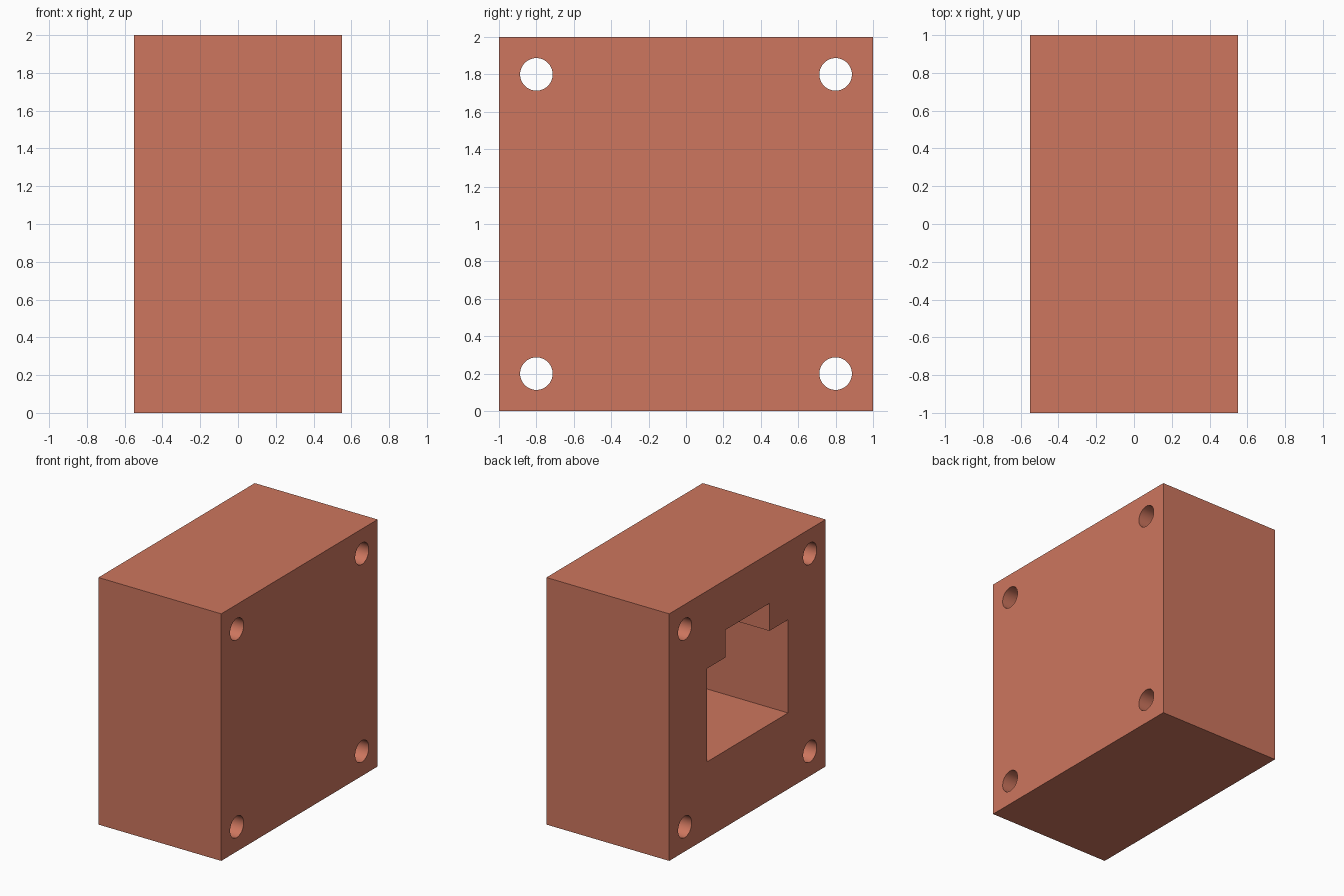
import bpy
import bmesh
import math
from mathutils import Matrix

if "Cube" in bpy.data.objects:
    bpy.data.objects.remove(bpy.data.objects["Cube"], do_unlink=True)

WIDTH, SIZE = 1.1, 2.0      # thickness along x, square side along y and z
HOLE_R, HOLE_AT = 0.087, 0.8
WALL = 0.1                  # closed wall left behind the socket

clay = bpy.data.materials.new("terracotta")
clay.use_nodes = True
colour = (0.61, 0.18, 0.112, 1)
clay.diffuse_color = colour
clay.node_tree.nodes["Principled BSDF"].inputs["Base Color"].default_value = colour


def make_object(name, bm):
    bmesh.ops.recalc_face_normals(bm, faces=bm.faces)
    mesh = bpy.data.meshes.new(name)
    bm.to_mesh(mesh)
    bm.free()
    mesh.materials.append(clay)
    obj = bpy.data.objects.new(name, mesh)
    bpy.context.collection.objects.link(obj)
    return obj


def cut(target, cutter):
    mod = target.modifiers.new(cutter.name, "BOOLEAN")
    mod.operation = "DIFFERENCE"
    mod.solver = "EXACT"
    mod.object = cutter
    bpy.ops.object.select_all(action="DESELECT")
    bpy.context.view_layer.objects.active = target
    target.select_set(True)
    bpy.ops.object.modifier_apply(modifier=mod.name)
    bpy.data.objects.remove(cutter, do_unlink=True)


# Square housing block
bm = bmesh.new()
bmesh.ops.create_cube(bm, size=1)
bmesh.ops.scale(bm, vec=(WIDTH, SIZE, SIZE), verts=bm.verts)
bmesh.ops.translate(bm, vec=(0, 0, SIZE / 2), verts=bm.verts)
housing = make_object("socket_housing", bm)

# Four screw holes running right through
bm = bmesh.new()
for sy in (-1, 1):
    for sz in (-1, 1):
        place = (Matrix.Translation((0, sy * HOLE_AT, SIZE / 2 + sz * HOLE_AT))
                 @ Matrix.Rotation(math.pi / 2, 4, "Y"))
        bmesh.ops.create_cone(bm, cap_ends=True, segments=48, radius1=HOLE_R,
                              radius2=HOLE_R, depth=WIDTH + 0.4, matrix=place)
cut(housing, make_object("screw_holes", bm))

# Stepped socket opening on the right side, mirrored half profile (y, z)
half = [(0.52, 0.617), (0.52, 1.372), (0.282, 1.372), (0.282, 1.595)]
profile = half + [(-y, z) for y, z in reversed(half)]
bm = bmesh.new()
start = -WIDTH / 2 - 0.2
face = bm.faces.new([bm.verts.new((start, y, z)) for y, z in profile])
grown = bmesh.ops.extrude_face_region(bm, geom=[face])["geom"]
bmesh.ops.translate(bm, vec=(WIDTH / 2 - WALL - start, 0, 0),
                    verts=[g for g in grown if isinstance(g, bmesh.types.BMVert)])
cut(housing, make_object("socket_opening", bm))

# Smooth hole walls, crisp edges
bpy.ops.object.shade_smooth_by_angle(angle=math.radians(30))
